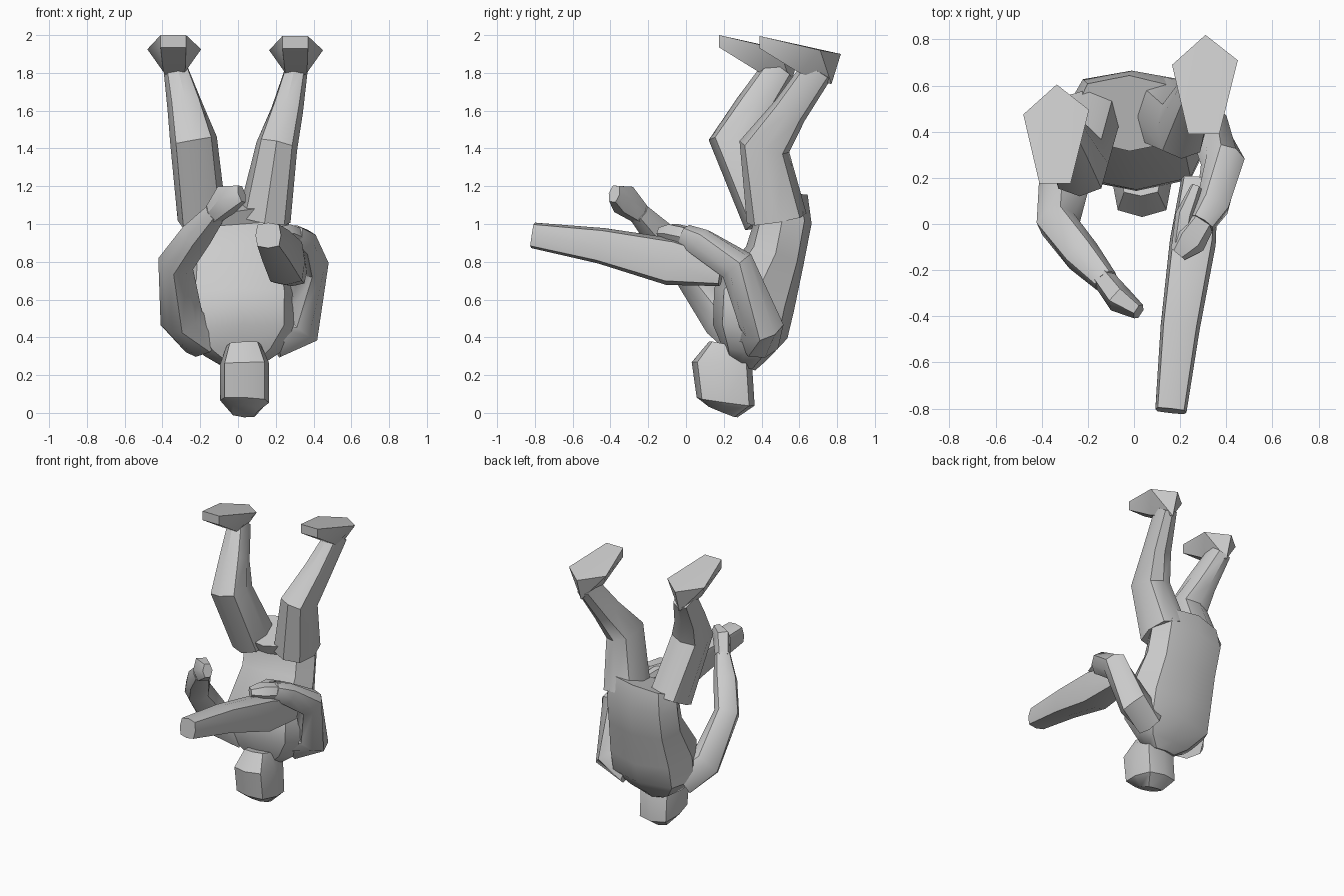
import bpy, bmesh, math
from mathutils import Vector

if "Cube" in bpy.data.objects:
    bpy.data.objects.remove(bpy.data.objects["Cube"])


def finish(name, bm, angle=40):
    bmesh.ops.recalc_face_normals(bm, faces=bm.faces)
    mesh = bpy.data.meshes.new(name)
    bm.to_mesh(mesh)
    bm.free()
    ob = bpy.data.objects.new(name, mesh)
    bpy.context.collection.objects.link(ob)
    bpy.ops.object.select_all(action='DESELECT')
    ob.select_set(True)
    bpy.context.view_layer.objects.active = ob
    bpy.ops.object.shade_smooth_by_angle(angle=math.radians(angle))
    return ob


def limb(name, rings, ref=(1, 0, 0), sides=8, power=0.8):
    """Loft of rounded sections (x, y, z, half width, half depth) along a path."""
    bm = bmesh.new()
    pts = [Vector(r[:3]) for r in rings]
    loops = []
    for i, r in enumerate(rings):
        a = (pts[i] - pts[i - 1]).normalized() if i else Vector()
        b = (pts[i + 1] - pts[i]).normalized() if i < len(pts) - 1 else Vector()
        t = (a + b).normalized()
        side = Vector(ref)
        side = (side - t * side.dot(t)).normalized()
        up = t.cross(side)
        loop = []
        for k in range(sides):
            ang = math.tau * k / sides
            c, s = math.cos(ang), math.sin(ang)
            c = math.copysign(abs(c) ** power, c)
            s = math.copysign(abs(s) ** power, s)
            loop.append(bm.verts.new(pts[i] + side * c * r[3] + up * s * r[4]))
        loops.append(loop)
    for lo, hi in zip(loops, loops[1:]):
        for k in range(sides):
            n = (k + 1) % sides
            bm.faces.new((lo[k], lo[n], hi[n], hi[k]))
    bm.faces.new(loops[0])
    bm.faces.new(loops[-1])
    return finish(name, bm)


def foot(name, offset):
    """Wedge foot: pentagon sole on top, narrowing down to the ankle."""
    pts = [(.31, .82, 1.9), (.45, .71, 1.92), (.37, .39, 1.995),
           (.235, .39, 1.995), (.165, .69, 1.92),
           (.37, .39, 1.93), (.235, .39, 1.93),
           (.25, .6, 1.8), (.365, .6, 1.8), (.31, .77, 1.74)]
    bm = bmesh.new()
    for p in pts:
        bm.verts.new(Vector(p) + Vector(offset))
    bmesh.ops.convex_hull(bm, input=bm.verts)
    return finish(name, bm, 30)


# Torso, from hips down to the neck
limb("torso", [(-.02, .48, 1.11, .24, .17), (-.01, .51, 1.0, .28, .155),
               (0, .47, .83, .28, .16), (.01, .36, .6, .31, .22),
               (.01, .34, .43, .31, .2), (.02, .31, .31, .2, .12),
               (.02, .29, .25, .1, .08)])

# Head, crown at the floor
limb("head", [(.03, .19, .01, .07, .09), (.035, .21, .06, .13, .155),
              (.035, .19, .26, .13, .16), (.03, .21, .36, .09, .09)], power=.6)

# Legs and feet
limb("right_leg", [(.14, .48, 1.03, .14, .16), (.205, .415, 1.41, .11, .135),
                   (.26, .55, 1.6, .085, .095), (.31, .7, 1.82, .06, .085)])
limb("left_leg", [(-.19, .45, 1.03, .13, .15), (-.235, .26, 1.44, .125, .14),
                  (-.28, .36, 1.62, .095, .1), (-.33, .49, 1.82, .065, .085)])
foot("right_foot", (0, 0, 0))
foot("left_foot", (-.645, -.215, .005))

# Left arm, raised in front of the body
limb("left_arm", [(-.18, .32, .4, .12, .12), (-.3, .2, .5, .11, .11),
                  (-.33, 0, .79, .085, .095), (-.22, -.14, .94, .08, .08),
                  (-.12, -.25, 1.06, .055, .055)], ref=(1, 1, 0))
limb("left_hand", [(-.13, -.24, 1.05, .05, .055), (-.06, -.33, 1.13, .06, .085),
                   (.02, -.38, 1.16, .035, .05)], ref=(1, 1, 0), sides=6)

# Right arm, bent forward over the held block
limb("right_arm", [(.18, .38, .4, .11, .12), (.33, .4, .46, .11, .11),
                   (.385, .27, .78, .085, .095), (.34, .08, .9, .075, .08),
                   (.29, 0, .94, .06, .06)], ref=(1, -1, 0))
limb("right_hand", [(.3, .02, .93, .06, .055), (.24, -.07, .95, .075, .055),
                    (.19, -.13, .95, .04, .035)], ref=(1, -1, 0), sides=6)
limb("right_thumb", [(.2, -.08, .94, .035, .04), (.22, .04, .95, .04, .04),
                     (.27, .16, .91, .025, .03)], sides=6)

# Long tapered block held in the right hand
limb("held_block", [(.16, -.81, .94, .068, .068), (.2, -.45, .885, .085, .095),
                    (.255, -.08, .8, .1, .125), (.285, .19, .75, .08, .08)],
     power=.5)
